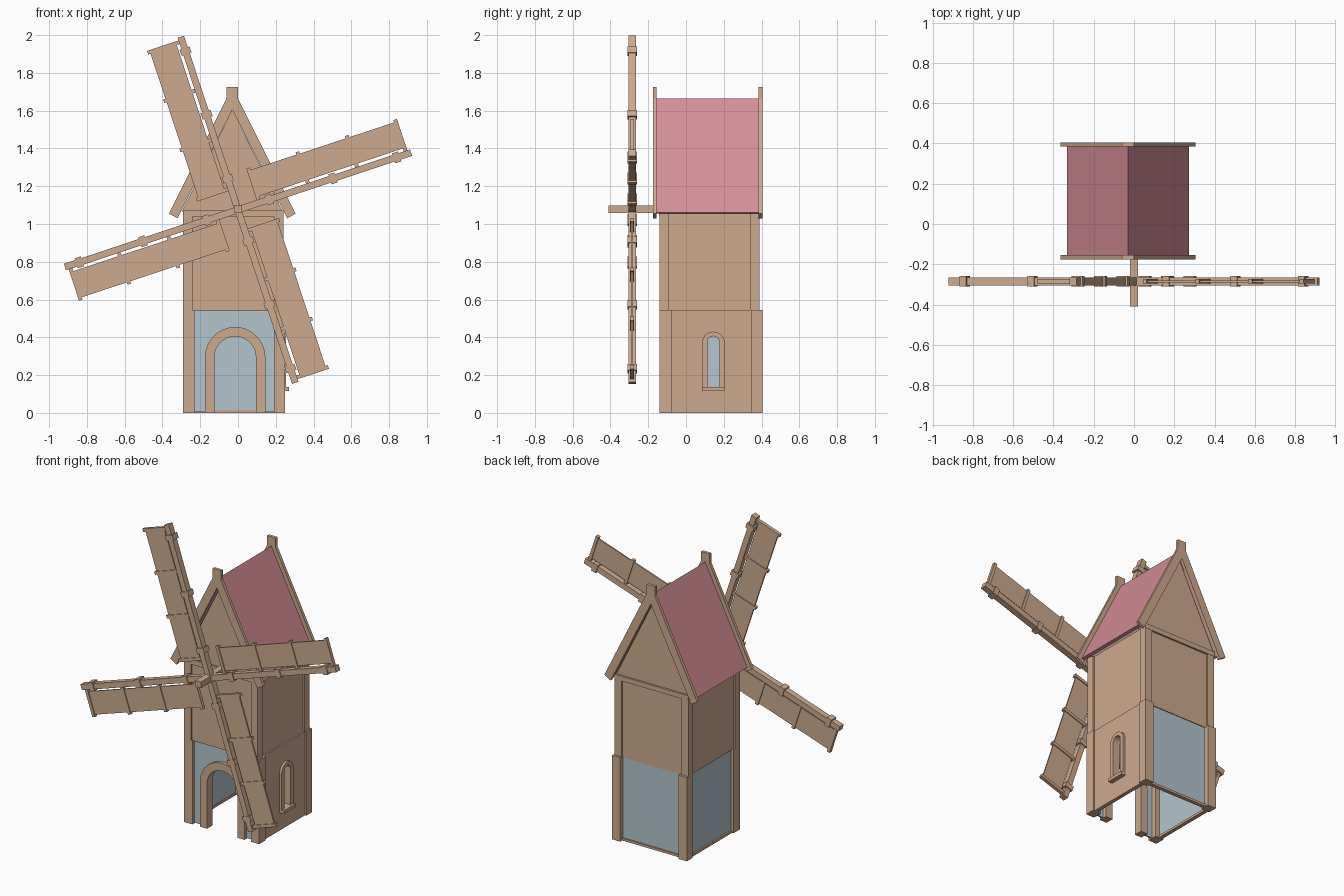
import bpy, bmesh, math
from mathutils import Matrix, Vector

if "Cube" in bpy.data.objects:
    bpy.data.objects.remove(bpy.data.objects["Cube"])


def material(name, rgb):
    m = bpy.data.materials.new(name)
    m.diffuse_color = (*rgb, 1)
    m.use_nodes = True
    m.node_tree.nodes["Principled BSDF"].inputs["Base Color"].default_value = m.diffuse_color
    return m


WOOD = material("tan_wood", (0.61, 0.40, 0.27))
STONE = material("pale_blue_plaster", (0.456, 0.558, 0.61))
ROOF = material("pink_roof", (0.665, 0.275, 0.314))


def finish(name, bm, mat):
    bmesh.ops.recalc_face_normals(bm, faces=bm.faces)
    me = bpy.data.meshes.new(name)
    bm.to_mesh(me)
    bm.free()
    me.materials.append(mat)
    ob = bpy.data.objects.new(name, me)
    bpy.context.collection.objects.link(ob)
    return ob


def boxes(name, spans, mat=WOOD, matrix=Matrix()):
    """Boxes given as (x0, x1, y0, y1, z0, z1), joined in one object."""
    bm = bmesh.new()
    for x0, x1, y0, y1, z0, z1 in spans:
        size = Matrix.Diagonal((x1 - x0, y1 - y0, z1 - z0, 1))
        mid = Matrix.Translation(((x0 + x1) / 2, (y0 + y1) / 2, (z0 + z1) / 2))
        bmesh.ops.create_cube(bm, size=1, matrix=matrix @ mid @ size)
    return finish(name, bm, mat)


def prism(name, loops, axis, lo, hi, mat=WOOD):
    """Outline loops (first outer, others holes) extruded along x or y."""
    bm = bmesh.new()
    for loop in loops:
        vs = [bm.verts.new((lo, a, b) if axis == 'x' else (a, lo, b)) for a, b in loop]
        for i, v in enumerate(vs):
            bm.edges.new((v, vs[(i + 1) % len(vs)]))
    bmesh.ops.triangle_fill(bm, use_beauty=True, edges=bm.edges[:])
    ext = bmesh.ops.extrude_face_region(bm, geom=bm.faces[:])
    move = Vector((hi - lo, 0, 0) if axis == 'x' else (0, hi - lo, 0))
    bmesh.ops.translate(bm, vec=move,
                        verts=[g for g in ext["geom"] if isinstance(g, bmesh.types.BMVert)])
    return finish(name, bm, mat)


def arch(c, r, base, spring, n=14):
    top = [(c - r * math.cos(math.pi * i / n), spring + r * math.sin(math.pi * i / n))
           for i in range(n + 1)]
    return [(c - r, base)] + top + [(c + r, base)]


# corner posts, lower and upper storey
boxes("lower_posts", [(*x, *y, 0, 0.545)
                      for x in ((-0.29, -0.23), (0.19, 0.25))
                      for y in ((-0.14, -0.075), (0.345, 0.405))])
boxes("upper_posts", [(*x, *y, 0.54, 1.06)
                      for x in ((-0.29, -0.24), (0.19, 0.24))
                      for y in ((-0.14, -0.09), (0.34, 0.39))])

# lower walls: plastered front with doorway, back and left
prism("front_wall", [[(-0.24, 0.545), (-0.24, 0.005)] + arch(-0.015, 0.13, 0.005, 0.295)
                     + [(0.2, 0.005), (0.2, 0.545)]], 'y', -0.12, -0.11, STONE)
boxes("back_wall", [(-0.24, 0.2, 0.365, 0.375, 0.005, 0.545)], STONE)
boxes("left_wall", [(-0.27, -0.26, -0.08, 0.35, 0.005, 0.545)], STONE)
boxes("bottom_rails", [(-0.24, 0.2, 0.36, 0.385, 0, 0.015),
                       (-0.28, -0.255, -0.08, 0.35, 0, 0.015)])

# doorway frame
prism("door_frame", [arch(-0.015, 0.16, 0, 0.295) + arch(-0.015, 0.11, 0, 0.295)[::-1]],
      'y', -0.14, -0.085)

# wooden right wall with arched window
prism("right_wall", [[(-0.08, 0), (0.35, 0), (0.35, 0.545), (-0.08, 0.545)],
                     arch(0.145, 0.04, 0.13, 0.37)], 'x', 0.215, 0.24)
prism("window_frame", [arch(0.145, 0.06, 0.125, 0.37), arch(0.145, 0.032, 0.135, 0.374)],
      'x', 0.205, 0.255)
boxes("window_sill", [(0.205, 0.27, 0.085, 0.205, 0.115, 0.136)])

# upper walls and top rails
boxes("upper_walls", [(-0.25, 0.2, -0.13, -0.115, 0.54, 1.06),
                      (-0.25, 0.2, 0.365, 0.38, 0.54, 1.06),
                      (-0.28, -0.265, -0.1, 0.35, 0.54, 1.06),
                      (0.215, 0.23, -0.1, 0.35, 0.54, 1.06)])
boxes("top_rails", [(-0.29, 0.24, -0.142, -0.11, 1.04, 1.072),
                    (-0.29, 0.24, 0.36, 0.392, 1.04, 1.072)])

# gables, barge boards and roof, all centred on the ridge
RX = -0.03


def about_ridge(half, tip=()):
    """Mirror a half outline (running outward) across the ridge."""
    return [(RX + a, b) for a, b in half] + [(RX - a, b) for a, b in half[::-1] if a]


for side, wall, board in (("front", -0.13, -0.175), ("back", 0.365, 0.385)):
    prism(side + "_gable", [about_ridge([(0, 1.605), (0.268, 1.065)])], 'y', wall, wall + 0.015)
    right = [(0.03, 1.725), (0.03, 1.665), (0.335, 1.055), (0.29, 1.03)]
    left = [(-a, b) for a, b in right[::-1]]
    prism(side + "_barge_boards",
          [[(RX + a, b) for a, b in right + [(0, 1.605)] + left]], 'y', board, board + 0.02)
prism("roof", [[(RX + a, b) for a, b in ((-0.303, 1.06), (0, 1.665), (0.303, 1.06),
                                         (0.282, 1.055), (0, 1.62), (-0.282, 1.055))]],
      'y', -0.155, 0.385, ROOF)

# sail shaft
boxes("sail_shaft", [(-0.02, 0.02, -0.41, -0.12, 1.057, 1.097)])

# four sails: spar, clips, ribs and board, turned about the shaft
for k in range(4):
    turn = Matrix.Translation((0, -0.285, 1.075)) @ Matrix.Rotation(
        -math.radians(18.3 + 90 * k), 4, 'Y')
    n = str(k + 1)
    boxes("sail_spar_" + n, [(0.01, 0.965, -0.02, 0.02, -0.018, 0.018)], WOOD, turn)
    boxes("sail_clips_" + n, [(u - 0.017, u + 0.017, -0.026, 0.026, -0.028, 0.028)
                              for u in (0.174, 0.53, 0.885)], WOOD, turn)
    boxes("sail_ribs_" + n, [(u - 0.01, u + 0.01, -0.011, 0.011, 0.01, 0.193)
                             for u in (0.12, 0.395, 0.67, 0.94)], WOOD, turn)
    boxes("sail_board_" + n, [(0.12, 0.94, -0.005, 0.005, 0.034, 0.18)], WOOD, turn)
